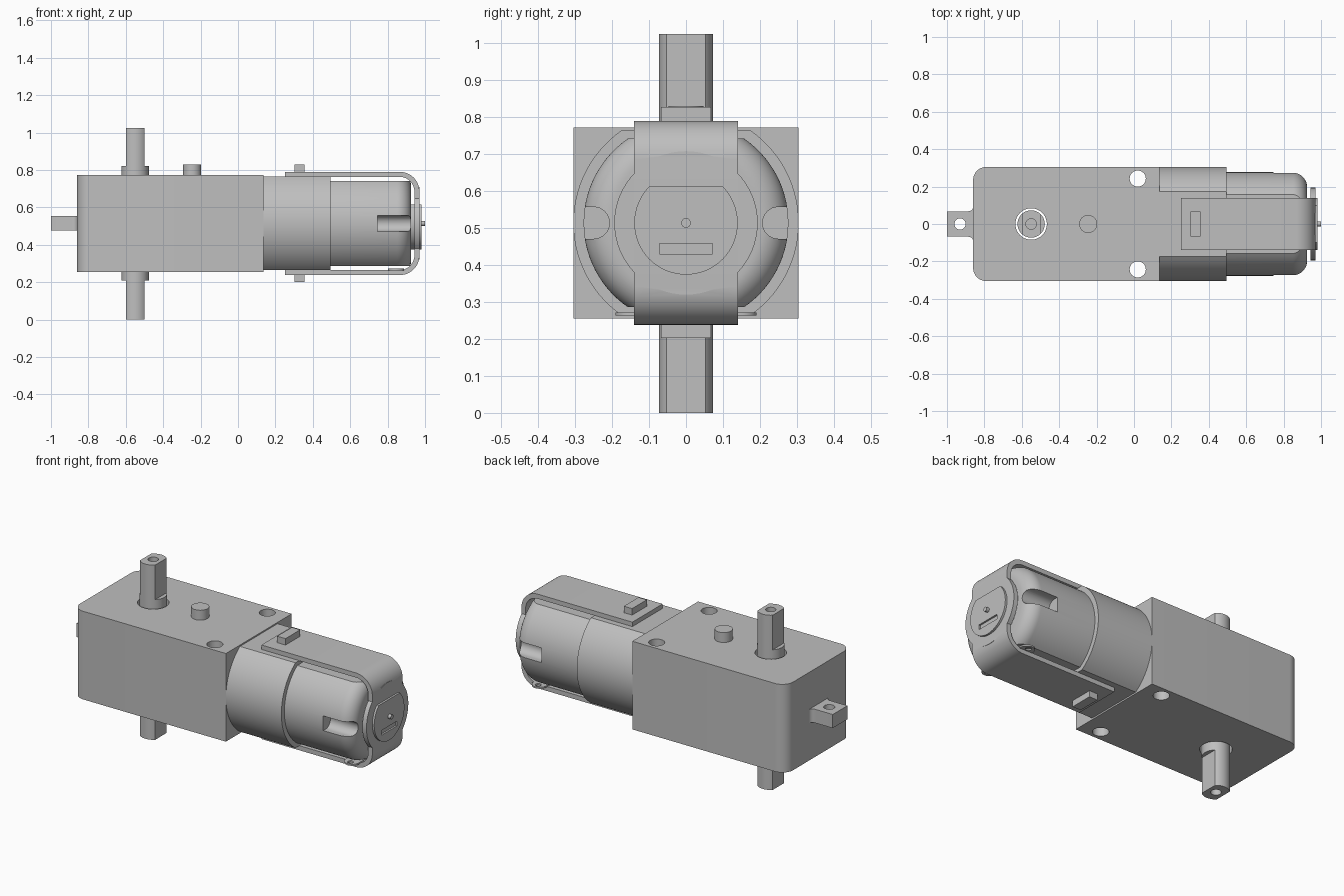
import bpy, bmesh, math
from math import sin, cos, pi, asin
from mathutils import Vector

if "Cube" in bpy.data.objects:
    bpy.data.objects.remove(bpy.data.objects["Cube"])

ZC = 0.514      # height of the motor axis
SX = -0.55      # output shaft position

grey = bpy.data.materials.new("light grey plastic")
grey.diffuse_color = (0.52, 0.52, 0.52, 1)
grey.use_nodes = True
grey.node_tree.nodes["Principled BSDF"].inputs["Base Color"].default_value = grey.diffuse_color


def loft(name, rings):
    """Skin a list of equal-length point rings and cap both ends."""
    bm = bmesh.new()
    loops = [[bm.verts.new(p) for p in ring] for ring in rings]
    n = len(loops[0])
    for a, b in zip(loops, loops[1:]):
        for i in range(n):
            bm.faces.new((a[i], a[(i + 1) % n], b[(i + 1) % n], b[i]))
    bm.faces.new(loops[0][::-1])
    bm.faces.new(loops[-1])
    bmesh.ops.recalc_face_normals(bm, faces=bm.faces)
    mesh = bpy.data.meshes.new(name)
    bm.to_mesh(mesh)
    bm.free()
    ob = bpy.data.objects.new(name, mesh)
    bpy.context.collection.objects.link(ob)
    mesh.materials.append(grey)
    return ob


def prism(name, pts, axis, lo, hi):
    """Extrude a 2D outline along an axis: x -> (y,z), y -> (x,z), z -> (x,y)."""
    place = {"x": lambda u, v, w: (w, u, v),
             "y": lambda u, v, w: (u, w, v),
             "z": lambda u, v, w: (u, v, w)}[axis]
    return loft(name, [[place(u, v, w) for u, v in pts] for w in (lo, hi)])


def arc(cx, cy, r, a0, a1, n=12):
    return [(cx + r * cos(a0 + (a1 - a0) * i / n), cy + r * sin(a0 + (a1 - a0) * i / n))
            for i in range(n + 1)]


def circle(cx, cy, r, n=48):
    return arc(cx, cy, r, 0, 2 * pi, n)[:-1]


def rect(u0, u1, v0, v1):
    return [(u0, v0), (u1, v0), (u1, v1), (u0, v1)]


def flatted(r, h, cx=0.0, cy=0.0, n=28):
    """Circle of radius r with two flats at a distance h above and below."""
    a = asin(min(0.9999, h / r))
    return arc(cx, cy, r, -a, a, n) + arc(cx, cy, r, pi - a, pi + a, n)


def combine(ob, other, operation="DIFFERENCE"):
    mod = ob.modifiers.new("bool", "BOOLEAN")
    mod.operation, mod.solver, mod.object = operation, "EXACT", other
    bpy.context.view_layer.objects.active = ob
    bpy.ops.object.modifier_apply(modifier=mod.name)
    bpy.data.objects.remove(other)


# Gearbox: rounded at the far end, with screw holes and a shaft bore
r = 0.07
box = prism("gearbox", [(0.135, -0.305), (0.135, 0.305)]
            + arc(-0.86 + r, 0.305 - r, r, pi / 2, pi)
            + arc(-0.86 + r, -0.305 + r, r, pi, 1.5 * pi), "z", 0.255, 0.772)
for y in (-0.243, 0.243):
    combine(box, prism("cutter", circle(0.02, y, 0.043), "z", 0, 1))
combine(box, prism("cutter", circle(SX, 0, 0.084), "z", 0, 1))

# Output shaft: round in the middle, two flats on each end, blind end holes
shaft = prism("output_shaft", circle(SX, 0, 0.073, 64), "z", 0, 1.025)
for lo, hi in ((-0.1, 0.21), (0.822, 1.2)):
    for x0, x1 in ((SX - 0.2, SX - 0.05), (SX + 0.05, SX + 0.2)):
        combine(shaft, prism("cutter", rect(x0, x1, -0.2, 0.2), "z", lo, hi))
for lo, hi in ((-0.1, 0.12), (0.905, 1.2)):
    combine(shaft, prism("cutter", circle(SX, 0, 0.028, 32), "z", lo, hi))

# Locating peg on top
prism("locating_peg", circle(-0.245, 0, 0.048), "z", 0.76, 0.83)

# Mounting tab with flared root
half = [(-1.0, 0.068)] + arc(-0.885, 0.093, 0.025, -pi / 2, 0, 6) + [(-0.85, 0.093)]
tab = prism("mounting_tab", half + [(x, -y) for x, y in half[::-1]], "z", 0.475, 0.555)
combine(tab, prism("cutter", circle(-0.93, 0, 0.03, 32), "z", 0, 1))

# Motor sleeve
prism("motor_sleeve", flatted(0.305, 0.25, 0, ZC), "x", 0.13, 0.495)

# Motor can: rounded end, clipped by flats, with a slot on each side
R, f, end = 0.277, 0.075, 0.925
profile = [(0.48, R)] + [(end - f + u, R - f + v) for u, v in arc(0, 0, f, pi / 2, 0, 14)]
can = loft("motor_can", [[(x, y, z) for y, z in flatted(rad, 0.228, 0, ZC)]
                         for x, rad in profile])
for s in (-1, 1):
    slot = arc(0.25, ZC, 0.043, pi / 2, 1.5 * pi, 16) + [(0.4, ZC - 0.043), (0.4, ZC + 0.043)]
    combine(can, prism("cutter", [(s * y, z) for y, z in slot], "x", 0.745, 1.1))

# Strap: U-shaped band around the motor
T, ro, xe, top, bot = 0.027, 0.105, 0.97, 0.79, 0.238
outer = [(0.25, top)] + arc(xe - ro, top - ro, ro, pi / 2, 0) \
    + arc(xe - ro, bot + ro, ro, 0, -pi / 2) + [(0.25, bot)]
inner = [(0.25, bot + T)] + arc(xe - ro, bot + ro, ro - T, -pi / 2, 0) \
    + arc(xe - ro, top - ro, ro - T, 0, pi / 2) + [(0.25, top - T)]
strap = prism("strap", outer + inner, "y", -0.14, 0.14)
combine(strap, prism("end_disc", circle(0, ZC, 0.194, 64), "x", xe - T, xe - 0.0005), "UNION")

# Strap catches, top and bottom
prism("top_catch", rect(0.302, 0.356, -0.068, 0.068), "z", 0.775, 0.828)
prism("bottom_catch", rect(0.302, 0.356, -0.068, 0.068), "z", 0.202, 0.25)

# Terminal strip under the motor, with an eyelet at each end
strip = prism("terminal_strip", arc(0.845, 0.148, 0.043, 0, pi)
              + arc(0.845, -0.148, 0.043, pi, 2 * pi), "z", 0.263, 0.272)
for y in (-0.163, 0.163):
    combine(strip, prism("cutter", circle(0.845, y, 0.016, 20), "z", 0.2, 0.3))

# End boss: disc with a flat top and a recessed slot
a = asin(0.1 / 0.14)
boss = prism("end_boss", arc(0, ZC, 0.14, pi - a, 2 * pi + a, 48), "x", 0.915, 0.982)
combine(boss, prism("cutter", rect(-0.072, 0.072, 0.43, 0.458), "x", 0.972, 1.1))
prism("motor_pin", circle(0, ZC, 0.013, 20), "x", 0.95, 1.0)

# Smooth curved faces, keep edges sharp
bpy.ops.object.select_all(action="DESELECT")
for ob in bpy.context.scene.objects:
    ob.select_set(True)
    bpy.context.view_layer.objects.active = ob
bpy.ops.object.shade_smooth_by_angle(angle=math.radians(30))
